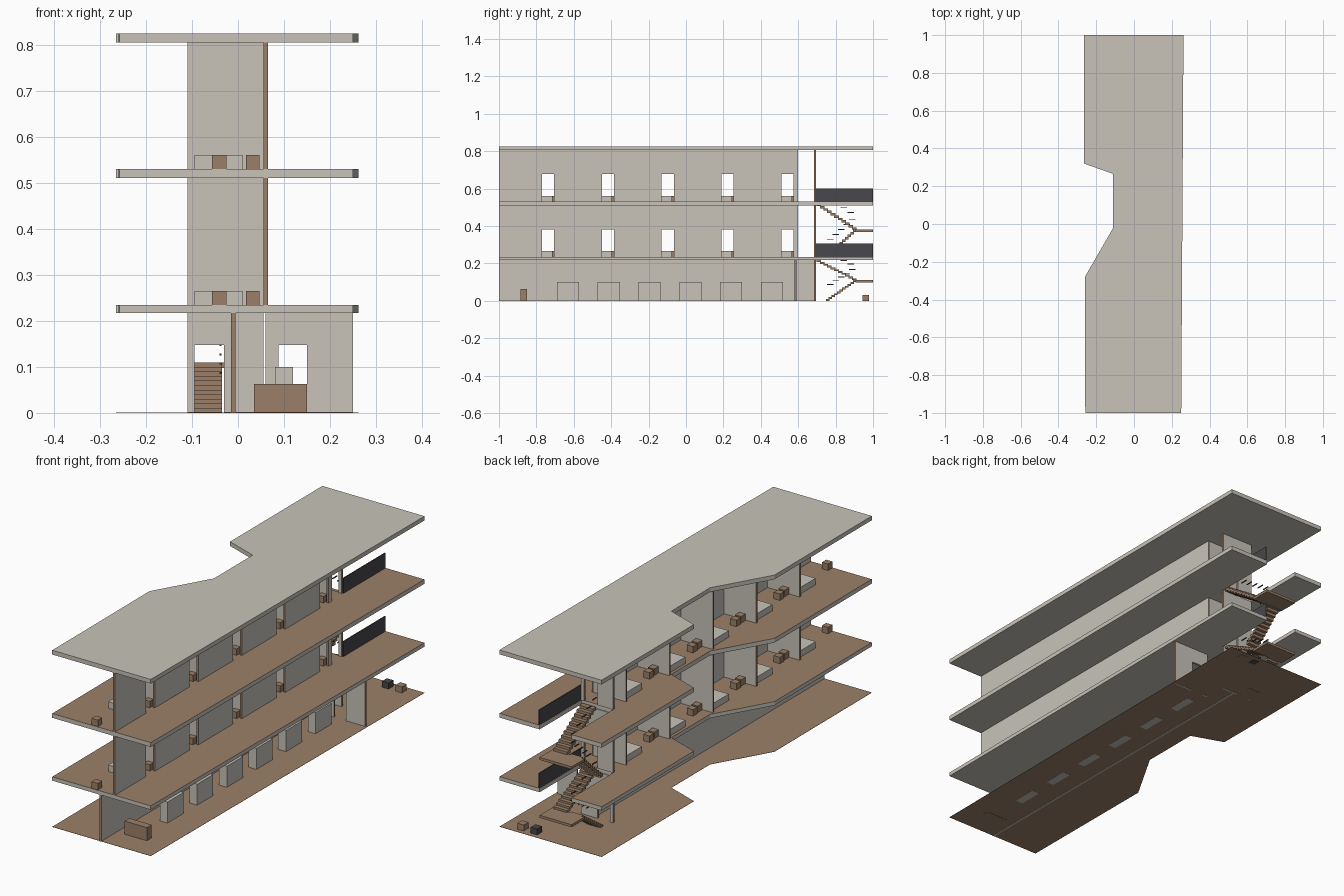
import bpy, bmesh
from mathutils import Vector

cube = bpy.data.objects.get("Cube")
if cube:
    bpy.data.objects.remove(cube, do_unlink=True)


def material(name, rgb):
    m = bpy.data.materials.new(name)
    m.use_nodes = True
    m.diffuse_color = (*rgb, 1)
    m.node_tree.nodes["Principled BSDF"].inputs["Base Color"].default_value = (*rgb, 1)
    return m


PLASTER = material("pale_plaster", (0.58, 0.55, 0.49))
WOOD = material("brown_wood", (0.33, 0.216, 0.138))
BLACK = material("dark_metal", (0.065, 0.063, 0.072))


def finish(name, bm, mats):
    mesh = bpy.data.meshes.new(name)
    bm.normal_update()
    bm.to_mesh(mesh)
    bm.free()
    for m in mats:
        mesh.materials.append(m)
    ob = bpy.data.objects.new(name, mesh)
    bpy.context.collection.objects.link(ob)
    return ob


def add_box(bm, lo, hi):
    lo, hi = Vector(lo), Vector(hi)
    verts = bmesh.ops.create_cube(bm, size=1)["verts"]
    for v in verts:
        v.co = Vector([lo[i] + (v.co[i] + 0.5) * (hi[i] - lo[i]) for i in range(3)])


def boxes(name, spans, mat):
    bm = bmesh.new()
    for lo, hi in spans:
        add_box(bm, lo, hi)
    return finish(name, bm, [mat])


def wall(name, axis, pos, a, b, z0, z1, doors=(), head=0.147, thick=0.01):
    """Wall running along an axis; its narrow ends and door jambs are wood."""
    bm = bmesh.new()

    def piece(s, e, low):
        lo, hi = [0, 0, low], [0, 0, z1]
        lo[axis], hi[axis] = s, e
        lo[1 - axis], hi[1 - axis] = pos - thick / 2, pos + thick / 2
        add_box(bm, lo, hi)

    start = a
    for d0, d1 in doors:
        piece(start, d0, z0)
        piece(d0, d1, z0 + head)
        start = d1
    piece(start, b, z0)
    bm.normal_update()
    for f in bm.faces:
        f.material_index = int(abs(f.normal[axis]) > 0.9)
    return finish(name, bm, [PLASTER, WOOD])


# Outline of the notched plan, right edge first
FRONT = [(-0.258, -1), (0.25, -1), (0.262, 1)]
BACK = [(-0.265, 1), (-0.265, 0.32), (-0.11, 0.265), (-0.11, -0.02), (-0.26, -0.28)]
STAIRWELL = [(0.055, 1), (0.055, 0.69), (-0.11, 0.69), (-0.11, 1)]


def slab(name, outline, z0, z1, wood_top):
    bm = bmesh.new()
    face = bm.faces.new([bm.verts.new((x, y, z0)) for x, y in outline])
    if z1 > z0:
        new = bmesh.ops.extrude_face_region(bm, geom=[face])["geom"]
        for v in new:
            if isinstance(v, bmesh.types.BMVert):
                v.co.z = z1
    bmesh.ops.recalc_face_normals(bm, faces=bm.faces)
    bm.normal_update()
    for f in bm.faces:
        f.material_index = int(wood_top and f.normal.z > 0.9)
    return finish(name, bm, [PLASTER, WOOD])


ground = slab("ground_floor", FRONT + BACK, 0.001, 0.002, True)
for p in ground.data.polygons:
    p.material_index = 1
slab("first_slab", FRONT + STAIRWELL + BACK, 0.217, 0.235, True)
slab("second_slab", FRONT + STAIRWELL + BACK, 0.51, 0.53, True)
slab("roof_slab", FRONT + BACK, 0.805, 0.825, False)

# Ground floor walls, counter and display blocks
wall("ground_spine_wall", 1, -0.01, -1, 0.685, 0, 0.217)
wall("ground_cross_wall", 0, 0.585, 0.06, 0.25, 0, 0.217, [(0.088, 0.15)])
wall("ground_stair_wall", 0, 0.69, -0.11, 0.055, 0, 0.217, [(-0.095, -0.03)])
boxes("reception_counter", [((0.035, -0.885, 0), (0.15, -0.85, 0.063))], WOOD)
boxes("display_blocks", [((0.08, -0.69 + i * 0.218, 0), (0.12, -0.572 + i * 0.218, 0.1))
                         for i in range(6)], PLASTER)
boxes("rear_stool", [((0.152, 0.943, 0), (0.185, 0.978, 0.03))], WOOD)
boxes("rear_dark_stool", [((0.083, 0.943, 0), (0.116, 0.978, 0.03))], BLACK)

# Upper floors: corridor wall, partitions, furniture, railing
ROOM = 0.32
for floor, z0, z1 in (("first", 0.235, 0.51), ("second", 0.53, 0.805)):
    starts = [-1 + i * ROOM for i in range(5)]
    wall(floor + "_corridor_wall", 1, 0.06, -1, 0.6, z0, z1,
         [(y + 0.23, y + 0.295) for y in starts])
    wall(floor + "_stair_wall", 0, 0.69, -0.11, 0.055, z0, z1, [(-0.03, 0.04)])
    beds, cabinets = [], []
    for i, y in enumerate(starts):
        wall(f"{floor}_partition_{i + 1}", 0, y + ROOM - 0.005, -0.11, 0.055, z0, z1)
        beds.append(((-0.095, y + 0.18, z0), (0.01, y + 0.308, z0 + 0.03)))
        cabinets.append(((-0.057, y + 0.003, z0), (-0.025, y + 0.035, z0 + 0.03)))
        cabinets.append(((0.017, y + 0.283, z0), (0.047, y + 0.31, z0 + 0.03)))
        if i:
            cabinets.append(((-0.062, y + 0.045, z0), (-0.03, y + 0.077, z0 + 0.03)))
    boxes(floor + "_beds", beds, PLASTER)
    boxes(floor + "_cabinets", cabinets, WOOD)
    boxes(floor + "_railing", [((0.056, 0.69, z0), (0.061, 1, z0 + 0.07))], BLACK)


# Stairs: two flights with a half landing per storey
def flight(name, x0, x1, y0, y1, z0, z1, steps=11):
    dy, dz = (y1 - y0) / steps, (z1 - z0) / steps
    treads, rods = [], []
    for i in range(steps):
        ym, top = y0 + (i + 0.5) * dy, z0 + (i + 1) * dz
        half = abs(dy) * 0.65
        treads.append(((x0, ym - half, top - dz), (x1, ym + half, top)))
        if i % 2:
            z = top + 0.065
            rods.append(((-0.04, ym - 0.017, z), (-0.036, ym + 0.017, z + 0.004)))
    boxes(name + "_treads", treads, WOOD)
    boxes(name + "_handrail_rods", rods, BLACK)


for storey, z0, mid, z1 in (("lower", 0, 0.11, 0.217), ("upper", 0.235, 0.38, 0.52)):
    flight(storey + "_first_flight", -0.095, -0.035, 0.75, 0.91, z0, mid)
    flight(storey + "_second_flight", -0.025, 0.045, 0.91, 0.7, mid, z1)
    boxes(storey + "_landing", [((-0.11, 0.905, mid - 0.012), (0.055, 1, mid))], WOOD)
